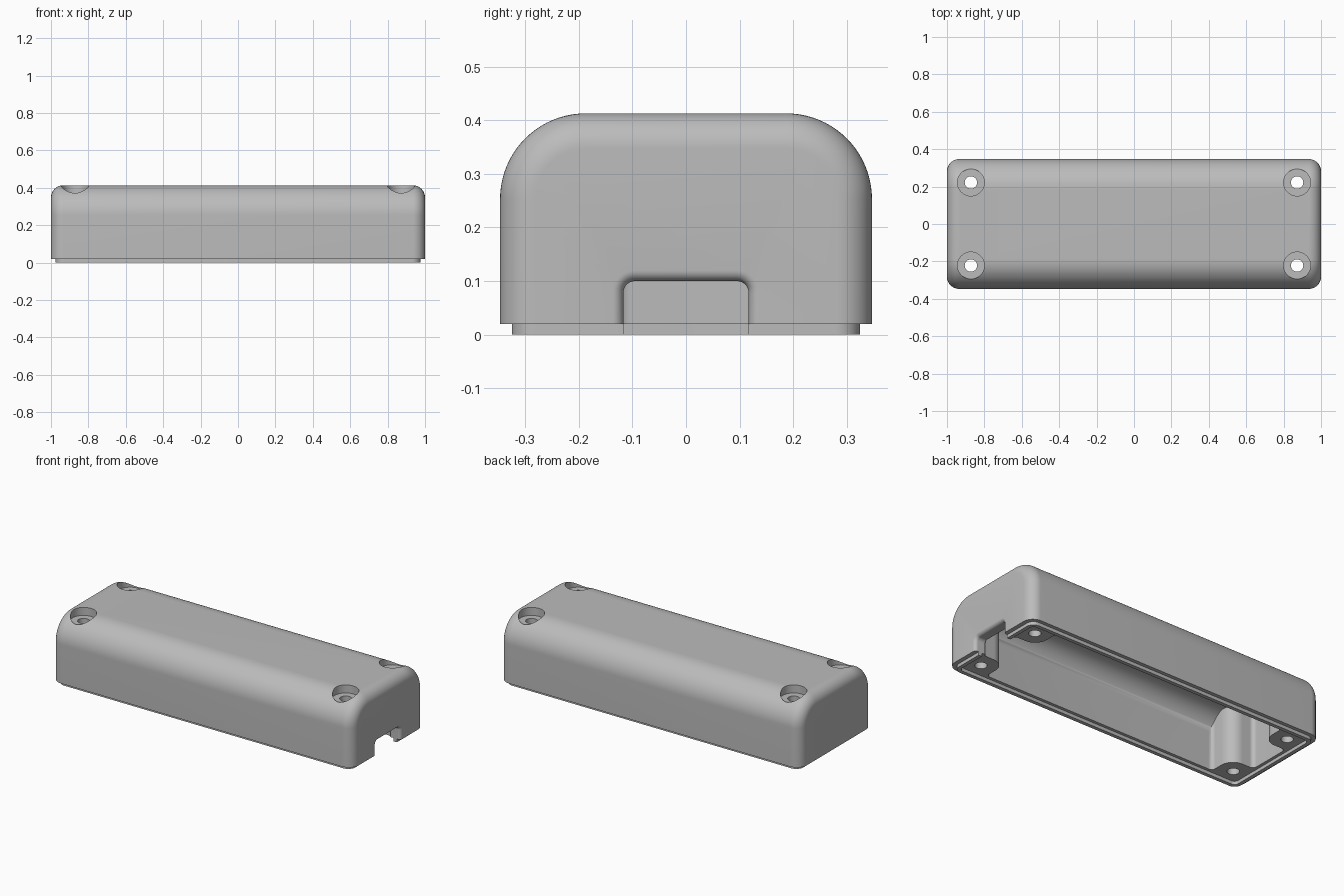
import bpy, bmesh
from math import sin, cos, pi, radians

old = bpy.data.objects.get("Cube")
if old:
    bpy.data.objects.remove(old)

grey = bpy.data.materials.new("plain grey")
grey.use_nodes = True
colour = (0.5, 0.5, 0.5, 1)
grey.diffuse_color = colour
grey.node_tree.nodes["Principled BSDF"].inputs["Base Color"].default_value = colour


def arc(cx, cy, r, start, end, steps=12):
    angles = [radians(start + (end - start) * i / steps) for i in range(steps + 1)]
    return [(cx + r * cos(a), cy + r * sin(a)) for a in angles]


def arch(half_width, bottom, top, r, steps=20):
    """Cross-section with a flat bottom and two rounded top corners."""
    c = half_width - r
    return ([(-half_width, bottom), (half_width, bottom)]
            + arc(c, top - r, r, 0, 90, steps) + arc(-c, top - r, r, 90, 180, steps))


def rounded_rect(hx, hy, r):
    cx, cy = hx - r, hy - r
    return (arc(cx, cy, r, 0, 90) + arc(-cx, cy, r, 90, 180)
            + arc(-cx, -cy, r, 180, 270) + arc(cx, -cy, r, 270, 360))


def loft(name, sections, along="Z"):
    """Skin a list of (position, outline) sections and cap both ends."""
    bm = bmesh.new()
    rings = [[bm.verts.new((p, u, v) if along == "X" else (u, v, p)) for u, v in outline]
             for p, outline in sections]
    for a, b in zip(rings, rings[1:]):
        for i in range(len(a)):
            bm.faces.new((a[i - 1], a[i], b[i], b[i - 1]))
    bm.faces.new(rings[0])
    bm.faces.new(rings[-1])
    bmesh.ops.recalc_face_normals(bm, faces=bm.faces)
    mesh = bpy.data.meshes.new(name)
    bm.to_mesh(mesh)
    bm.free()
    mesh.materials.append(grey)
    obj = bpy.data.objects.new(name, mesh)
    bpy.context.collection.objects.link(obj)
    return obj


def combine(target, tool, operation="DIFFERENCE"):
    """Apply a boolean and discard the tool."""
    mod = target.modifiers.new("cut", "BOOLEAN")
    mod.operation, mod.object, mod.solver = operation, tool, "EXACT"
    bpy.context.view_layer.objects.active = target
    bpy.ops.object.modifier_apply(modifier=mod.name)
    bpy.data.objects.remove(tool)


RIM = 0.02
HALF_W, TOP, SHOULDER = 0.347, 0.413, 0.16
WALL_X, WALL_Y = 0.935, 0.285
corners = [(sx, sy) for sx in (-1, 1) for sy in (-1, 1)]

# Outer cover: arched section with filleted ends
fillet = 0.065
ends = []
for i in range(13):
    a = i / 12 * pi / 2
    d = fillet * (1 - cos(a))
    ends.append((1 - fillet + fillet * sin(a),
                 arch(HALF_W - d, RIM, TOP - d, SHOULDER - d)))
cover = loft("enclosure_cover", [(-x, s) for x, s in reversed(ends)] + ends, "X")

# Hollow interior that leaves a rounded screw pillar in each corner
inner = arch(WALL_Y, -0.1, 0.36, 0.11)
cavity = loft("cavity_cutter", [(-WALL_X, inner), (WALL_X, inner)], "X")
px, py, R, f = 0.78, 0.13, 0.08, 0.025
footprint = ([(1, 0.34), (1, py - f)] + arc(WALL_X - f, py - f, f, 0, 90)
             + arc(px + R, py + R, R, 270, 180)
             + arc(px - f, WALL_Y - f, f, 0, 90) + [(px - f, 0.34)])
for sx, sy in corners:
    outline = [(sx * x, sy * y) for x, y in footprint]
    combine(cavity, loft("pillar", [(-0.2, outline), (0.5, outline)]))
combine(cover, cavity)

# Locating lip around the bottom rim
lip_out, lip_in = rounded_rect(0.975, 0.325, 0.045), rounded_rect(0.953, 0.303, 0.025)
lip = loft("lip", [(0, lip_out), (RIM + 0.02, lip_out)])
combine(lip, loft("lip_cutter", [(-0.1, lip_in), (0.2, lip_in)]))
combine(cover, lip, "UNION")

# Cable opening in the right end, flared at the outside
flare = 0.02
opening = [(0.85, arch(0.117, -0.1, 0.1, 0.022, 8))]
for i in range(9):
    a = i / 8 * pi / 2
    d = flare * (1 - cos(a))
    opening.append((1 - flare + flare * sin(a), arch(0.117 + d, -0.1, 0.1 + d, 0.022 + d, 8)))
opening.append((1.05, opening[-1][1]))
combine(cover, loft("opening_cutter", opening, "X"))

# Counterbored screw holes
for sx, sy in corners:
    for r, z in ((0.072, 0.365), (0.033, -0.1)):
        ring = arc(sx * 0.872, sy * 0.222, r, 0, 360, 40)[:-1]
        combine(cover, loft("screw_cutter", [(z, ring), (0.6, ring)]))

bpy.ops.object.select_all(action="DESELECT")
cover.select_set(True)
bpy.context.view_layer.objects.active = cover
bpy.ops.object.shade_smooth_by_angle(angle=radians(30))
